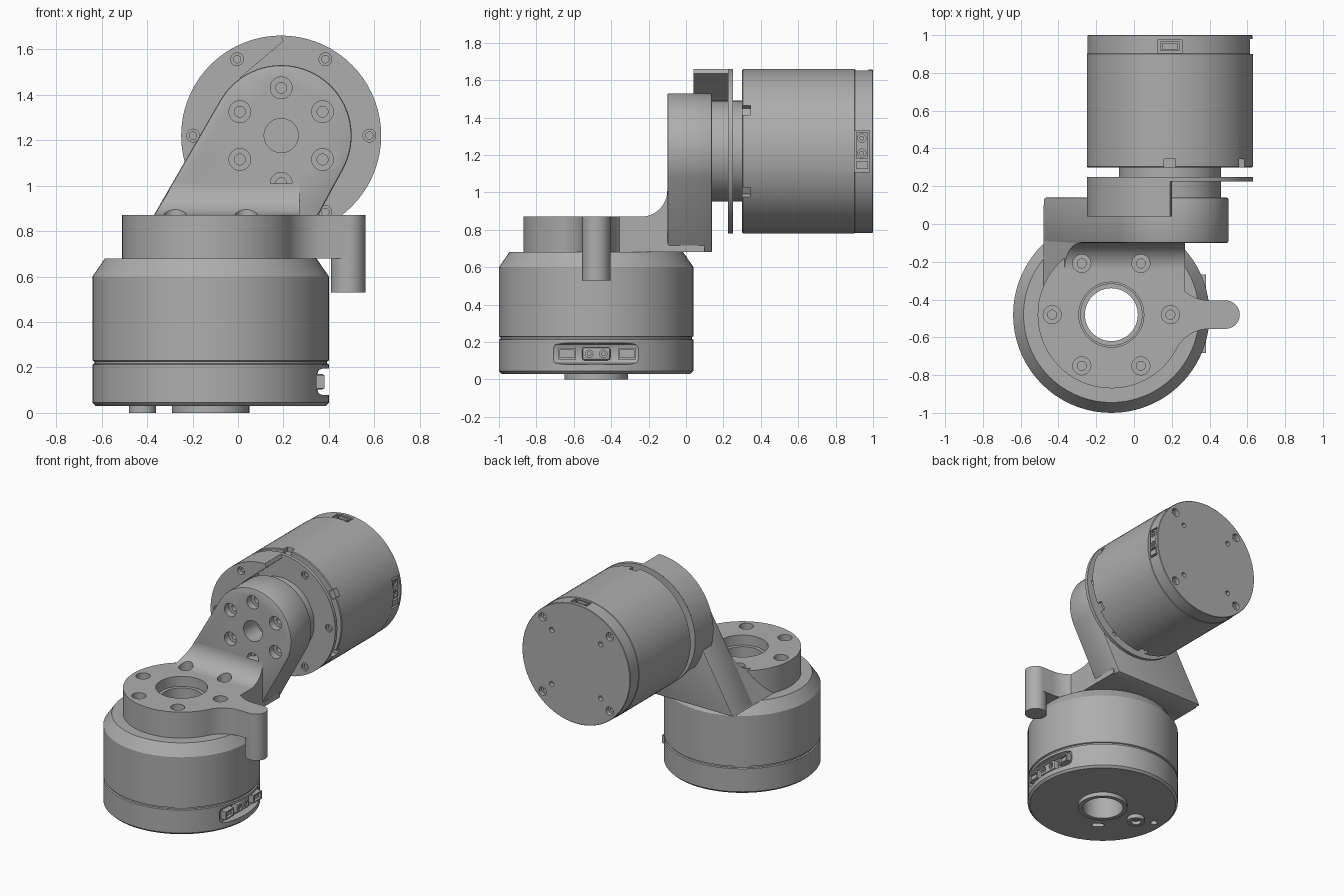
import bpy, bmesh
from math import radians, sin, cos, pi
from mathutils import Vector, Matrix

cube = bpy.data.objects.get("Cube")
if cube:
    bpy.data.objects.remove(cube)

GREY = (0.42, 0.42, 0.42, 1)
mat = bpy.data.materials.new("grey metal")
mat.use_nodes = True
mat.diffuse_color = GREY
mat.node_tree.nodes["Principled BSDF"].inputs["Base Color"].default_value = GREY

UP, DOWN = Vector((0, 0, 1)), Vector((0, 0, -1))
FRONT, BACK = Vector((0, -1, 0)), Vector((0, 1, 0))
parts = []


def finish(name, bm, keep=True):
    bmesh.ops.recalc_face_normals(bm, faces=bm.faces)
    me = bpy.data.meshes.new(name)
    bm.to_mesh(me)
    bm.free()
    me.materials.append(mat)
    ob = bpy.data.objects.new(name, me)
    bpy.context.scene.collection.objects.link(ob)
    if keep:
        parts.append(ob)
    else:
        ob.hide_render = True
    return ob


def lathe(name, profile, origin, axis=UP, closed=False, steps=72, keep=True):
    """Spin (radius, height) points around an axis."""
    bm = bmesh.new()
    vs = [bm.verts.new((r, 0, h)) for r, h in profile]
    pairs = list(zip(vs, vs[1:])) + ([(vs[-1], vs[0])] if closed else [])
    es = [bm.edges.new(p) for p in pairs]
    bmesh.ops.spin(bm, geom=vs + es, cent=(0, 0, 0), axis=(0, 0, 1),
                   angle=2 * pi, steps=steps, use_merge=False)
    bmesh.ops.remove_doubles(bm, verts=bm.verts, dist=1e-5)
    turn = UP.rotation_difference(axis).to_matrix().to_4x4()
    bm.transform(Matrix.Translation(origin) @ turn)
    return finish(name, bm, keep)


def prism(name, points, vec, keep=True):
    """Extrude a flat outline along a vector."""
    bm = bmesh.new()
    face = bm.faces.new([bm.verts.new(p) for p in points])
    out = bmesh.ops.extrude_face_region(bm, geom=[face], use_keep_orig=True)
    moved = [g for g in out["geom"] if isinstance(g, bmesh.types.BMVert)]
    bmesh.ops.translate(bm, verts=moved, vec=vec)
    return finish(name, bm, keep)


def box(name, centre, size, keep=True, turn=Matrix()):
    bm = bmesh.new()
    bmesh.ops.create_cube(bm, size=1)
    bm.transform(Matrix.Translation(centre) @ turn @ Matrix.Diagonal((*size, 1)))
    return finish(name, bm, keep)


def disc(r, low, high):
    return [(0, low), (r, low), (r, high), (0, high)]


def pocket(pos, axis, ro, d1, ri, d2):
    """Counterbored screw hole cutter, opening along the axis."""
    prof = [(0, -d2), (ri, -d2), (ri, -d1), (ro, -d1), (ro, 0.15), (0, 0.15)]
    return lathe("cutter", prof, pos, axis, steps=24, keep=False)


def apply_mod(ob, mod):
    bpy.context.view_layer.objects.active = ob
    bpy.ops.object.modifier_apply(modifier=mod.name)


def cut(targets, cutters):
    for ob in targets:
        for c in cutters:
            mod = ob.modifiers.new("cut", "BOOLEAN")
            mod.operation, mod.solver, mod.object = "DIFFERENCE", "EXACT", c
            apply_mod(ob, mod)
    for c in cutters:
        bpy.data.objects.remove(c)


def bevel(ob, width):
    mod = ob.modifiers.new("edge", "BEVEL")
    mod.width, mod.segments = width, 2
    mod.limit_method, mod.angle_limit = "ANGLE", radians(40)
    apply_mod(ob, mod)


def ring(count, radius, start=0):
    for i in range(count):
        a = radians(start) + 2 * pi * i / count
        yield a, radius * cos(a), radius * sin(a)


def arc(cx, cy, r, a0, a1, n):
    for i in range(n + 1):
        a = radians(a0 + (a1 - a0) * i / n)
        yield cx + r * cos(a), cy + r * sin(a)


BX, BY = -0.12, -0.48          # base motor centre
AX, AZ = 0.19, 1.22            # arm motor centre
BASE = Vector((BX, BY, 0))
HEAD = Vector((AX, 0, AZ))

# Base motor with bore, seam groove and chamfered shoulder
base = lathe("base_motor", [
    (0.14, 0), (0.17, 0), (0.17, 0.03), (0.505, 0.03), (0.52, 0.045),
    (0.52, 0.213), (0.511, 0.217), (0.511, 0.226), (0.52, 0.23), (0.52, 0.6),
    (0.465, 0.68), (0.165, 0.68), (0.165, 0.8), (0.14, 0.8)], BASE, closed=True)
holes = [pocket(BASE + Vector((x, y, 0.03)), DOWN, 0.024, 0.03, 0.012, 0.06)
         for r in (0.437, 0.28) for a, x, y in ring(3, r, 56) if r > 0.3 or x > 0]
holes.append(box("cutter", (-0.28, -0.72, 0.03), (0.08, 0.04, 0.06), False,
                 Matrix.Rotation(radians(-34), 4, "Z")))
# Connector recess on the side
recess = box("cutter", (0.44, BY - 0.005, 0.137), (0.2, 0.48, 0.115), False)
bevel(recess, 0.03)
cut([base], holes + [recess])
stud = lathe("bottom_stud", [(0, 0), (0.06, 0), (0.06, 0.04), (0, 0.04)], (-0.42, BY, 0))
cut([stud], [pocket(Vector((-0.42, BY, 0)), DOWN, 0.035, 0.025, 0.015, 0.03)])

# Sockets in the recess
for y in (-0.635, -0.315):
    port = box("data_port", (0.355, y, 0.137), (0.05, 0.095, 0.06))
    cut([port], [box("cutter", (0.385, y, 0.137), (0.05, 0.075, 0.04), False)])
power = box("power_port", (0.355, BY, 0.137), (0.05, 0.15, 0.07))
bevel(power, 0.012)
cut([power], [pocket(Vector((0.38, BY + s * 0.038, 0.137)), Vector((1, 0, 0)),
                     0.02, 0.01, 0.01, 0.03) for s in (-1, 1)])

# Mounting plate: round, blended into a side tab
half = list(arc(0.485, 0, 0.075, 0, 90, 8)) + list(arc(0.40, 0.272, 0.197, 270, 207.6, 10))
half += list(arc(BX, 0, 0.39, 27.6, 180, 30))[1:]
outline = half + [(x, -y) for x, y in reversed(half[1:-1])]
plate = prism("mounting_plate", [(x, BY + y, 0.68) for x, y in outline], (0, 0, 0.19))
lathe("tab_peg", disc(0.075, 0.53, 0.86), (0.485, BY, 0), steps=40)

# Foot joining plate and arm, with a concave fillet and slanted left side
side = [(0.1, 0.68), (-0.355, 0.68), (-0.355, 0.87)]
side += list(arc(-0.24, 1.01, 0.14, 270, 360, 12)) + [(0.1, 1.01)]
foot = prism("arm_foot", [(0, y, z) for y, z in side], (0.27, 0, 0))
for v in foot.data.vertices:
    if v.co.x < 0.1:
        v.co.x = -0.48 + 0.594 * (v.co.z - 0.68)
cutters = [pocket(BASE + Vector((x, y, 0.87)), UP, 0.048, 0.06, 0.024, 0.1)
           for a, x, y in ring(6, 0.313)]
cutters.append(lathe("cutter", disc(0.172, 0.5, 1.2), BASE, keep=False))
cut([plate, foot], cutters)

# Upright arm, tapering outline around the head
prof = list(arc(AX, AZ, 0.31, -28, 149, 36)) + [(-0.48, 0.68), (0.25, 0.68)]
arm = prism("arm", [(x, -0.1, z) for x, z in prof], (0, 0.24, 0))
bevel(arm, 0.01)
cutters = [pocket(HEAD + Vector((x, -0.1, z)), FRONT, 0.048, 0.05, 0.024, 0.1)
           for a, x, z in ring(6, 0.21, 30)]
cutters.append(lathe("cutter", disc(0.075, -0.05, 0.4), HEAD, FRONT, keep=False))
cut([arm], cutters)

# Thick guard on the left of the flange
shape = list(arc(AX, AZ, 0.44, 90, 215, 32)) + [(0.0, 1.05), (0.01, 1.475), (0.2, 1.635)]
guard = prism("flange_guard", [(x, 0.04, z) for x, z in shape], (0, 0.205, 0))
cut([guard], [pocket(HEAD + Vector((x, 0.04, z)), FRONT, 0.028, 0.03, 0.016, 0.08)
              for a, x, z in ring(6, 0.388) if 100 < a * 180 / pi < 200])

# Neck and flange
lathe("neck", disc(0.27, 0.12, 0.32), HEAD, BACK)
flange = lathe("flange", disc(0.44, 0.225, 0.25), HEAD, BACK)
cut([flange], [pocket(HEAD + Vector((x, 0.225, z)), FRONT, 0.028, 0.012, 0.016, 0.1)
               for a, x, z in ring(6, 0.388)])

# Arm motor with rim notches, rear screws and two connector recesses
motor = lathe("arm_motor", [(0, 0.3), (0.435, 0.3), (0.44, 0.305), (0.44, 0.9),
                            (0.437, 0.903), (0.437, 0.997), (0.434, 1), (0, 1)], HEAD, BACK)
cutters = [box("cutter", HEAD + Vector((x, 0.31, z)), (0.06, 0.07, 0.06), False,
               Matrix.Rotation(-a, 4, "Y")) for a, x, z in ring(6, 0.435, 30)]
for radius, ro in ((0.385, 0.03), (0.28, 0.018)):
    cutters += [pocket(HEAD + Vector((x, 1, z)), BACK, ro, 0.03, ro / 2, 0.06)
                for a, x, z in ring(4, radius, 45)]
cutters.append(box("cutter", (0.64, 0.94, AZ), (0.11, 0.08, 0.22), False))
cutters.append(box("cutter", (AX, 0.94, 1.67), (0.13, 0.07, 0.11), False))
cut([motor], cutters)

# Sockets of the arm motor
block = box("motor_power_port", (0.595, 0.94, 1.25), (0.04, 0.064, 0.14))
cut([block], [pocket(Vector((0.615, 0.94, z)), Vector((1, 0, 0)), 0.022, 0.01, 0.01, 0.03)
              for z in (1.21, 1.29)])
box("motor_signal_port", (0.595, 0.94, 1.145), (0.04, 0.064, 0.04))
port = box("motor_data_port", (AX, 0.94, 1.63), (0.1, 0.05, 0.04))
cut([port], [box("cutter", (AX, 0.94, 1.65), (0.08, 0.03, 0.05), False)])

# Smooth rounds, crisp edges
bpy.ops.object.select_all(action="DESELECT")
for ob in parts:
    ob.select_set(True)
bpy.context.view_layer.objects.active = parts[0]
bpy.ops.object.shade_smooth_by_angle(angle=radians(28))
